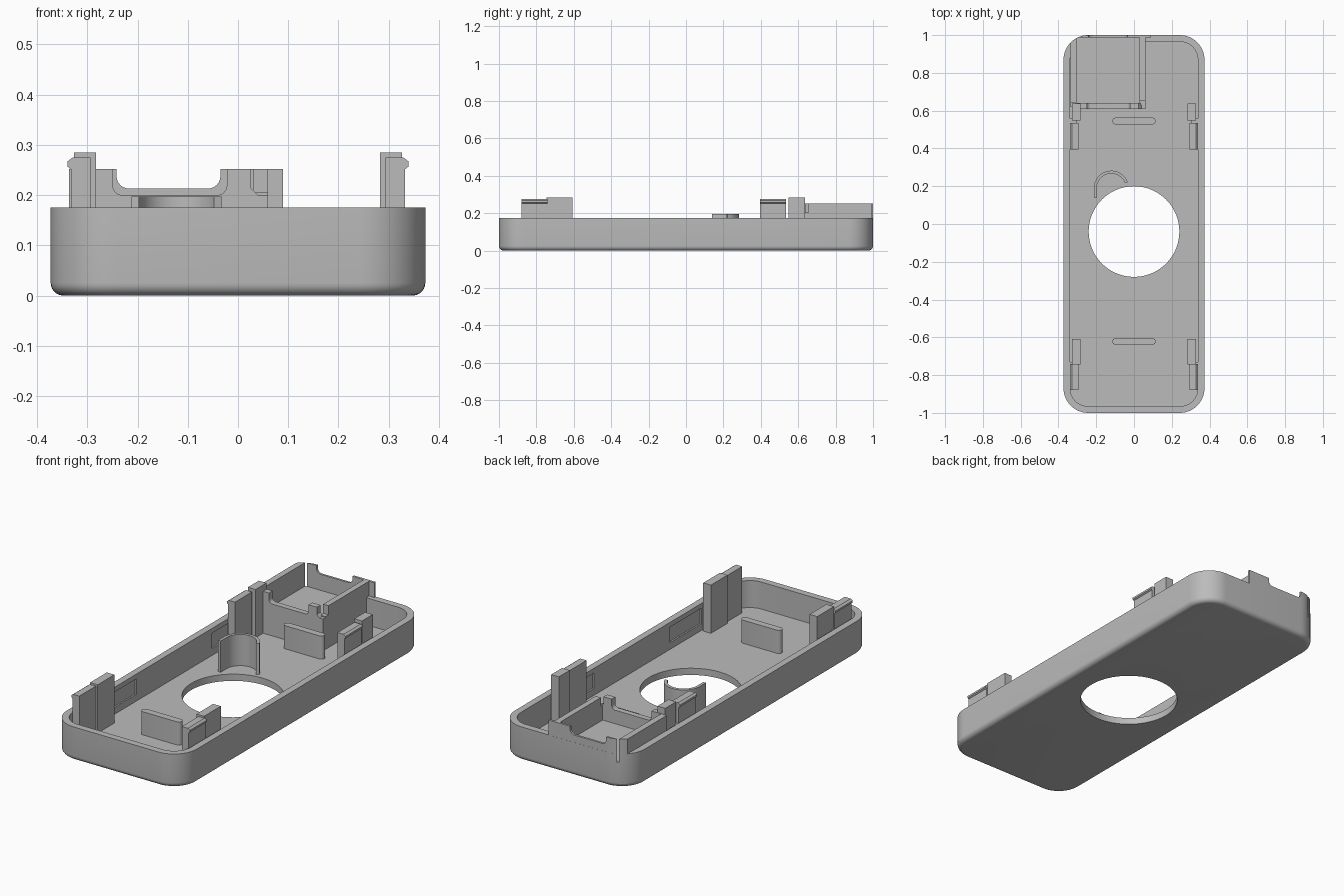
import bpy, bmesh
from math import sin, cos, pi, radians

cube = bpy.data.objects.get("Cube")
if cube:
    bpy.data.objects.remove(cube, do_unlink=True)

grey = bpy.data.materials.new("light grey plastic")
grey.use_nodes = True
COLOUR = (0.5, 0.5, 0.5, 1)
grey.diffuse_color = COLOUR
grey.node_tree.nodes["Principled BSDF"].inputs["Base Color"].default_value = COLOUR

HX, HY, RIM, FLOOR, R, WALL = 0.373, 1.0, 0.175, 0.035, 0.13, 0.035


def outline(inset=0.0, steps=12):
    """Rounded rectangle, counter-clockwise, moved inward by inset."""
    r = R - inset
    pts = []
    for k, (sx, sy) in enumerate([(1, 1), (-1, 1), (-1, -1), (1, -1)]):
        for i in range(steps + 1):
            a = (k + i / steps) * pi / 2
            pts.append((sx * (HX - R) + r * cos(a), sy * (HY - R) + r * sin(a)))
    return pts


def loft(name, rings):
    """Closed solid through rings of 3D points."""
    bm = bmesh.new()
    loops = [[bm.verts.new(p) for p in ring] for ring in rings]
    n = len(loops[0])
    for a, b in zip(loops, loops[1:]):
        for i in range(n):
            j = (i + 1) % n
            bm.faces.new((a[i], a[j], b[j], b[i]))
    bm.faces.new(loops[0][::-1])
    bm.faces.new(loops[-1])
    bmesh.ops.recalc_face_normals(bm, faces=bm.faces)
    mesh = bpy.data.meshes.new(name)
    bm.to_mesh(mesh)
    bm.free()
    mesh.materials.append(grey)
    obj = bpy.data.objects.new(name, mesh)
    bpy.context.collection.objects.link(obj)
    return obj


def prism(name, pts, lo, hi, axis="z"):
    """Extrude a 2D profile along z (xy profile) or along y (xz profile)."""
    put = (lambda p, t: (p[0], p[1], t)) if axis == "z" else (lambda p, t: (p[0], t, p[1]))
    return loft(name, [[put(p, t) for p in pts] for t in (lo, hi)])


def box(name, x0, x1, y0, y1, z0, z1):
    return prism(name, [(x0, y0), (x1, y0), (x1, y1), (x0, y1)], z0, z1)


def boolean(obj, cutter, operation="DIFFERENCE"):
    mod = obj.modifiers.new("cut", "BOOLEAN")
    mod.operation, mod.solver, mod.object = operation, "EXACT", cutter
    bpy.context.view_layer.objects.active = obj
    bpy.ops.object.modifier_apply(modifier=mod.name)
    bpy.data.objects.remove(cutter, do_unlink=True)


def smooth(obj, angle=30):
    bpy.ops.object.select_all(action="DESELECT")
    obj.select_set(True)
    bpy.context.view_layer.objects.active = obj
    bpy.ops.object.shade_smooth_by_angle(angle=radians(angle))


# Shell: filleted outside, rim, inner wall and floor
FILLET = 0.025
sections = [(FILLET * (1 - sin(a)), FILLET * (1 - cos(a)))
            for a in [i * pi / 12 for i in range(7)]]
sections += [(0, RIM), (WALL, RIM), (WALL, FLOOR)]
shell = loft("tray_shell", [[(x, y, z) for x, y in outline(d)] for d, z in sections])

# Round opening through the floor
circle = [(0.24 * cos(i * pi / 36), -0.04 + 0.24 * sin(i * pi / 36)) for i in range(72)]
boolean(shell, prism("opening_cutter", circle, -0.1, 0.1))

# Shallow recesses in the long walls
for side in (-1, 1):
    for y0, y1 in ((0.27, 0.54), (-0.61, -0.35)):
        x0, x1 = sorted((side * 0.32, side * 0.346))
        boolean(shell, box("recess_cutter", x0, x1, y0, y1, 0.07, 0.15))

# Compartment pocket cut into the back wall
boolean(shell, box("pocket_cutter", -0.305, 0.03, 0.64, 0.988, 0.13, 0.3))
smooth(shell)

# Compartment: raised floor and four walls, trimmed to the shell outline
TOP = 0.252


def notch(x0, x1, z, r=0.02, steps=6):
    """Round-bottomed notch, listed from left to right below the top edge."""
    arc = [i * pi / 2 / steps for i in range(steps + 1)]
    left = [(x0 + r - r * cos(a), z + r - r * sin(a)) for a in arc]
    right = [(x1 - r + r * sin(a), z + r - r * cos(a)) for a in arc]
    return [(x0, TOP)] + left + right + [(x1, TOP)]


front_profile = [(-0.31, 0.03), (-0.31, TOP)] + notch(-0.25, -0.022, 0.2)
front_profile += [(0.025, TOP), (0.025, 0.215), (0.04, 0.2), (0.06, 0.2), (0.06, 0.03)]
back_profile = [(-0.32, 0.17), (-0.32, TOP)] + notch(-0.242, -0.035, 0.213, 0.025)
back_profile += [(0.09, TOP), (0.09, 0.17)]

compartment = [
    box("compartment_floor", -0.336, 0.058, 0.62, 0.986, 0.02, 0.13),
    box("compartment_left_wall", -0.337, -0.305, 0.64, 0.999, 0.03, TOP),
    box("compartment_right_wall", 0.03, 0.06, 0.655, 0.999, 0.03, TOP),
    box("compartment_wall_step", 0.03, 0.06, 0.63, 0.66, 0.03, 0.205),
    prism("compartment_front_wall", front_profile, 0.61, 0.64, "y"),
    prism("compartment_back_wall", back_profile, 0.988, 1.0, "y"),
]
for part in compartment:
    boolean(part, prism("outline_cutter", outline(0.0005), -0.1, 0.5), "INTERSECT")
    smooth(part)

# Upright ribs with rounded ends on the floor
for name, y in (("back_rib", 0.545), ("front_rib", -0.622)):
    r = 0.018
    ends = [(s * (0.115 - r) + s * r * sin(a), y - s * r * cos(a))
            for s in (1, -1) for a in [i * pi / 8 for i in range(9)]]
    smooth(prism(name, ends, FLOOR - 0.01, 0.155))

# Curved guide beside the opening
angles = [radians(20 + i * 8) for i in range(21)]


def guide_edge(r):
    return [(-0.12 + r * cos(a), 0.19 + r * sin(a)) for a in angles] + [(-0.12 - r, 0.14)]


smooth(prism("curved_guide", guide_edge(0.0925) + guide_edge(0.077)[::-1], FLOOR - 0.01, 0.197))

# Snap hooks and their support posts, mirrored on both long sides
hook_profile = [(0.294, 0.03), (0.333, 0.03), (0.333, 0.252), (0.34, 0.257),
                (0.34, 0.267), (0.329, 0.275), (0.294, 0.275)]
for side, label in ((1, "left"), (-1, "right")):
    for end, hook_y, post_y in (("back", (0.395, 0.535), (0.548, 0.637)),
                                ("front", (-0.88, -0.74), (-0.745, -0.608))):
        prism(f"{end}_{label}_hook", [(side * x, z) for x, z in hook_profile], *hook_y, "y")
        x0, x1 = sorted((side * 0.283, side * 0.327))
        box(f"{end}_{label}_post", x0, x1, *post_y, 0.03, 0.285)
        # Thin web joining the hook and post
        x0, x1 = sorted((side * 0.305, side * 0.338))
        box(f"{end}_{label}_web", x0, x1, min(hook_y[1], post_y[0]) - 0.01,
            max(hook_y[1], post_y[0]) + 0.01, 0.03, 0.17)
